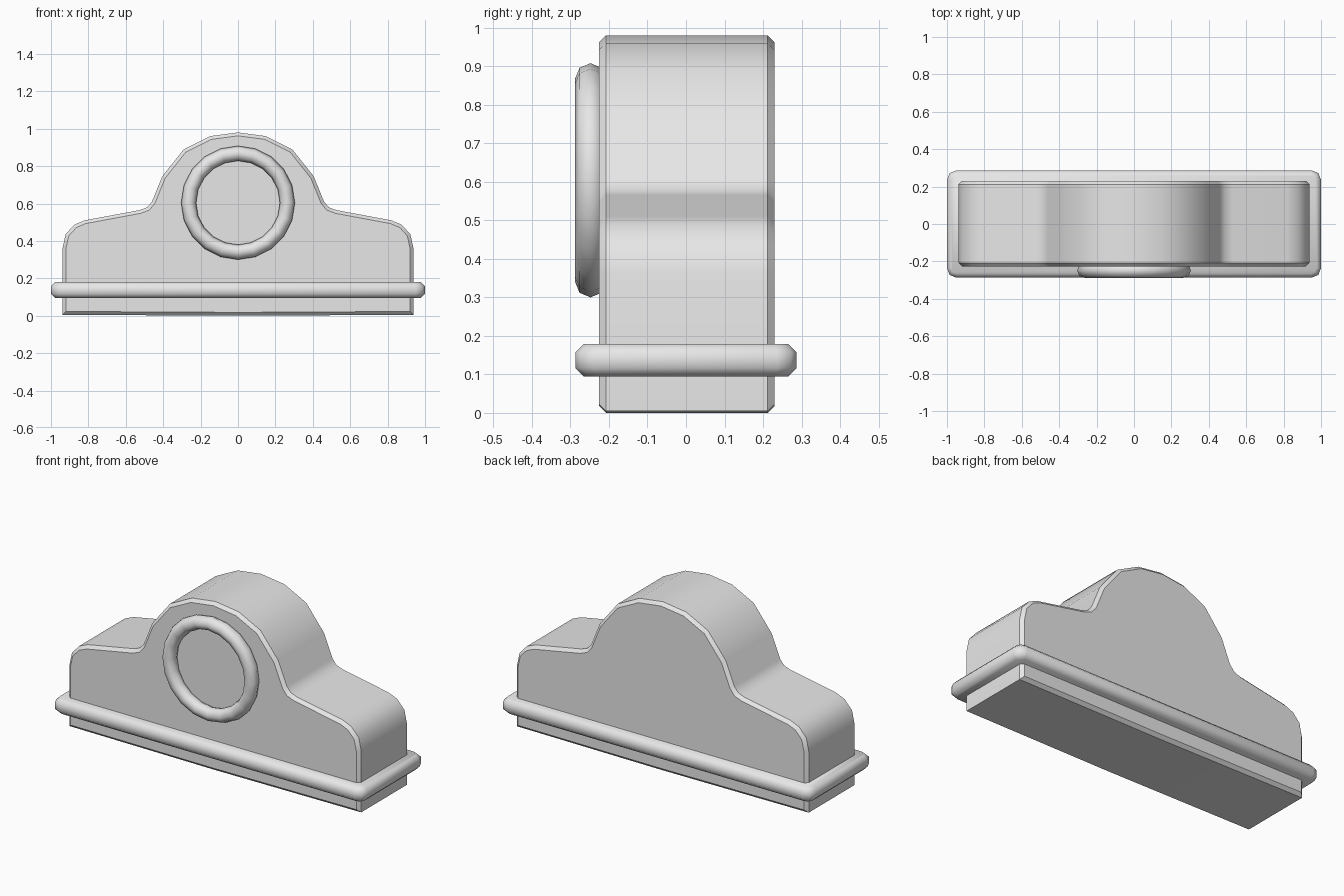
import bpy, bmesh, math

cube = bpy.data.objects.get("Cube")
if cube:
    bpy.data.objects.remove(cube, do_unlink=True)

grey = bpy.data.materials.new("light_grey")
grey.use_nodes = True
grey.diffuse_color = (0.8, 0.8, 0.8, 1)
grey.node_tree.nodes["Principled BSDF"].inputs["Base Color"].default_value = (0.8, 0.8, 0.8, 1)


def finish(obj, angle):
    """Give an object the material and smooth its gentle edges."""
    obj.data.materials.clear()
    obj.data.materials.append(grey)
    bpy.ops.object.select_all(action="DESELECT")
    obj.select_set(True)
    bpy.context.view_layer.objects.active = obj
    bpy.ops.object.shade_smooth_by_angle(angle=math.radians(angle))


def add_mesh(name, bm, angle):
    bmesh.ops.recalc_face_normals(bm, faces=bm.faces)
    mesh = bpy.data.meshes.new(name)
    bm.to_mesh(mesh)
    bm.free()
    obj = bpy.data.objects.new(name, mesh)
    bpy.context.collection.objects.link(obj)
    finish(obj, angle)
    return obj


# Clock case: half outline mirrored, extruded in depth, rims chamfered
half = [(0.15, 0.96), (0.29, 0.89), (0.405, 0.745), (0.46, 0.61), (0.485, 0.58),
        (0.525, 0.565), (0.82, 0.51), (0.875, 0.487), (0.922, 0.435), (0.938, 0.36), (0.938, 0.005)]
outline = [(0, 0.98)] + half + [(0, 0)] + [(-x, z) for x, z in reversed(half)]
front, back = -0.226, 0.23
bm = bmesh.new()
face = bm.faces.new([bm.verts.new((x, front, z)) for x, z in outline])
extruded = bmesh.ops.extrude_face_region(bm, geom=[face], use_keep_orig=True)
new_verts = [g for g in extruded["geom"] if isinstance(g, bmesh.types.BMVert)]
bmesh.ops.translate(bm, verts=new_verts, vec=(0, back - front, 0))
rims = [e for e in bm.edges if abs(e.verts[0].co.y - e.verts[1].co.y) < 0.001]
bmesh.ops.bevel(bm, geom=rims, offset=0.018, segments=1, affect="EDGES")
add_mesh("clock_case", bm, 35)

# Base moulding: band with cut corners and rounded rims
bm = bmesh.new()
bmesh.ops.create_cube(bm, size=1)
for v in bm.verts:
    v.co = (v.co.x * 2, v.co.y * 0.574, 0.137 + v.co.z * 0.085)
uprights = [e for e in bm.edges if abs(e.verts[0].co.z - e.verts[1].co.z) > 0.01]
bmesh.ops.bevel(bm, geom=uprights, offset=0.05, segments=2, profile=0.5, affect="EDGES")
rims = [e for e in bm.edges if abs(e.verts[0].co.z - e.verts[1].co.z) < 0.001]
bmesh.ops.bevel(bm, geom=rims, offset=0.022, segments=1, affect="EDGES")
add_mesh("base_moulding", bm, 50)

# Dial ring on the front
bpy.ops.mesh.primitive_torus_add(major_segments=20, minor_segments=8, major_radius=0.264,
                                 minor_radius=0.04, location=(0, -0.248, 0.604),
                                 rotation=(math.pi / 2, 0, 0))
ring = bpy.context.object
ring.name = "dial_ring"
finish(ring, 60)
